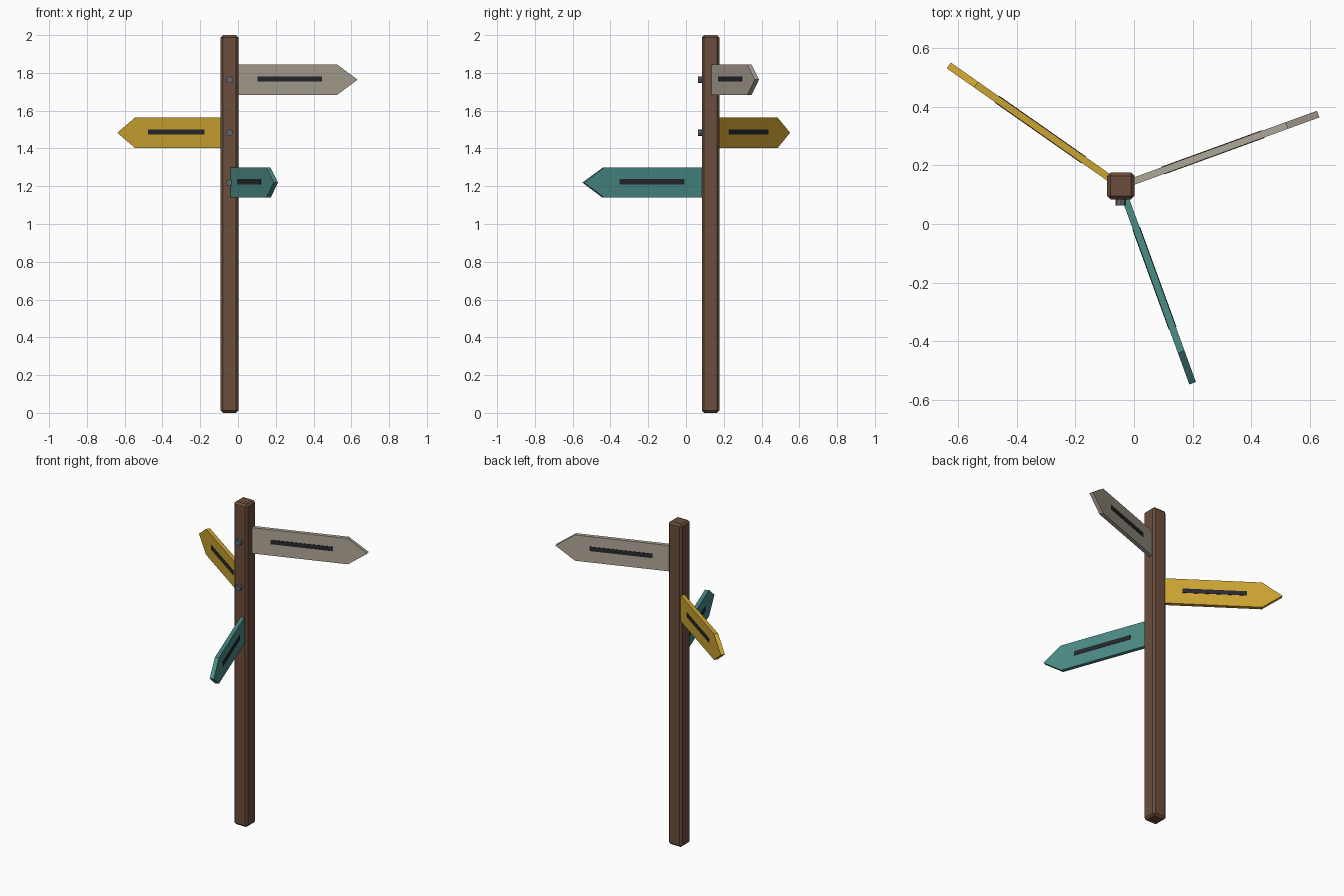
import bpy, bmesh, math
from mathutils import Matrix, Vector

if "Cube" in bpy.data.objects:
    bpy.data.objects.remove(bpy.data.objects["Cube"])

POST_X, POST_Y = -0.045, 0.13
POST_W = 0.093


def material(name, rgb):
    m = bpy.data.materials.new(name)
    m.diffuse_color = (*rgb, 1)
    m.use_nodes = True
    m.node_tree.nodes["Principled BSDF"].inputs["Base Color"].default_value = m.diffuse_color
    return m


BROWN = material("brown wood", (0.147, 0.077, 0.046))
GREY = material("weathered grey", (0.43, 0.385, 0.315))
YELLOW = material("mustard yellow", (0.60, 0.37, 0.032))
TEAL = material("teal", (0.071, 0.262, 0.238))
DARK = material("dark strip", (0.020, 0.021, 0.026))
STEEL = material("bolt steel", (0.11, 0.14, 0.17))


def finish(name, bm, mat, matrix=Matrix()):
    bmesh.ops.recalc_face_normals(bm, faces=bm.faces)
    mesh = bpy.data.meshes.new(name)
    bm.to_mesh(mesh)
    bm.free()
    mesh.materials.append(mat)
    ob = bpy.data.objects.new(name, mesh)
    ob.matrix_world = matrix
    bpy.context.collection.objects.link(ob)
    return ob


def plate(name, outline, thickness, y, mat, matrix):
    """Extrude an outline in the local xz plane, centred on local y."""
    bm = bmesh.new()
    face = bm.faces.new([bm.verts.new((x, y - thickness / 2, z)) for x, z in outline])
    ext = bmesh.ops.extrude_face_region(bm, geom=[face])
    moved = [v for v in ext["geom"] if isinstance(v, bmesh.types.BMVert)]
    bmesh.ops.translate(bm, verts=moved, vec=(0, thickness, 0))
    return finish(name, bm, mat, matrix)


# Square post with chamfered edges
bm = bmesh.new()
bmesh.ops.create_cube(bm, size=1, matrix=Matrix.Diagonal((POST_W, POST_W, 2, 1)))
bmesh.ops.bevel(bm, geom=bm.edges[:], offset=0.012, segments=1, affect='EDGES')
finish("post", bm, BROWN, Matrix.Translation((POST_X, POST_Y, 1)))

# Pointed boards, each with a dark strip on both faces and a bolt on the post front
BOARD = [(0.02, -0.08), (0.603, -0.08), (0.717, 0), (0.603, 0.08), (0.02, 0.08)]
STRIP = [(0.153, -0.009), (0.517, -0.009), (0.517, 0.018), (0.153, 0.018)]
THICK = 0.024
for label, z, angle, mat in (("upper", 1.764, 20, GREY),
                             ("middle", 1.483, 145, YELLOW),
                             ("lower", 1.219, -70, TEAL)):
    place = Matrix.Translation((POST_X, POST_Y, z)) @ Matrix.Rotation(math.radians(angle), 4, 'Z')
    plate(label + "_board", BOARD, THICK, 0, mat, place)
    for side, s in (("a", -1), ("b", 1)):
        plate(f"{label}_strip_{side}", STRIP, 0.004, s * THICK / 2, DARK, place)

    bm = bmesh.new()
    bmesh.ops.create_cone(bm, cap_ends=True, segments=8, radius1=0.018, radius2=0.018, depth=0.03)
    finish(label + "_bolt", bm, STEEL,
           Matrix.Translation((POST_X, POST_Y - POST_W / 2 - 0.006, z))
           @ Matrix.Rotation(math.pi / 2, 4, 'X'))
